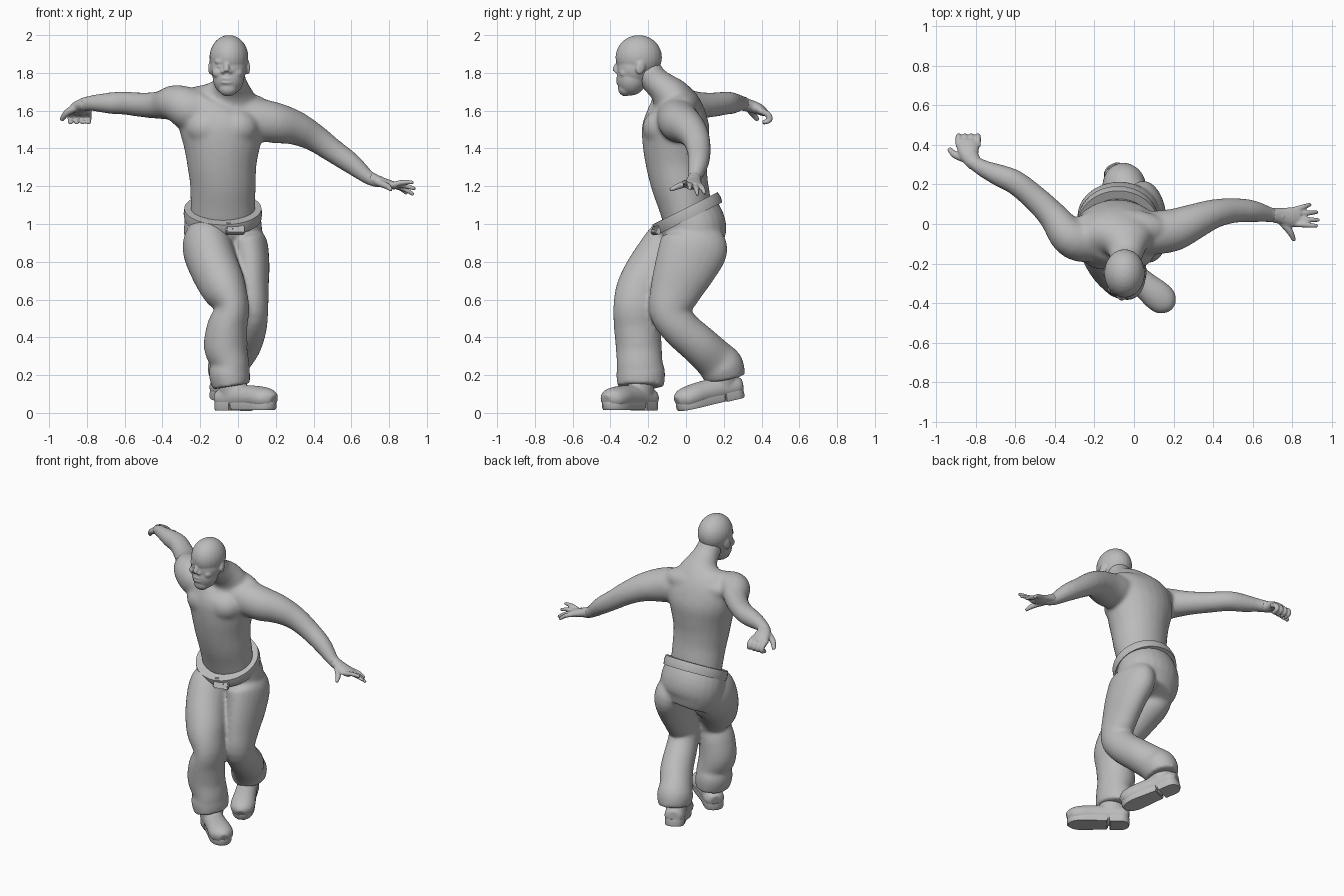
import bpy, bmesh, math
from mathutils import Vector, Matrix, Euler

cube = bpy.data.objects.get("Cube")
if cube:
    bpy.data.objects.remove(cube, do_unlink=True)

grey = bpy.data.materials.new("plain grey")
grey.use_nodes = True
colour = (.5, .5, .5, 1)
grey.diffuse_color = colour
grey.node_tree.nodes["Principled BSDF"].inputs["Base Color"].default_value = colour


def spline(rows, steps):
    """Catmull-Rom interpolation of rows of numbers."""
    out = []
    for i in range(len(rows) - 1):
        a, b, c, d = (rows[max(0, min(len(rows) - 1, i + k))] for k in (-1, 0, 1, 2))
        for s in range(steps):
            t = s / steps
            out.append([q + .5 * t * (r - p + t * (2 * p - 5 * q + 4 * r - w + t * (3 * (q - r) + w - p)))
                        for p, q, r, w in zip(a, b, c, d)])
    return out + [list(rows[-1])]


def loft(bm, rows, side=(1, 0, 0), sides=24, steps=4, matrix=Matrix()):
    """Closed elliptical tube; each row is x, y, z, radius along side, other radius."""
    rows = spline([tuple(r) if len(r) == 5 else tuple(r) + (r[3],) for r in rows], steps)
    centres = [Vector(r[:3]) for r in rows]
    rings = []
    for i, r in enumerate(rows):
        axis = (centres[min(i + 1, len(rows) - 1)] - centres[max(i - 1, 0)]).normalized()
        u = Vector(side)
        u = (u - axis * u.dot(axis)).normalized()
        v = axis.cross(u)
        ring = []
        for k in range(sides):
            a = math.tau * k / sides
            ring.append(bm.verts.new(matrix @ (centres[i] + u * r[3] * math.cos(a) + v * r[4] * math.sin(a))))
        rings.append(ring)
    for p, q in zip(rings, rings[1:]):
        for k in range(sides):
            n = (k + 1) % sides
            bm.faces.new((p[k], p[n], q[n], q[k]))
    bm.faces.new(rings[0][::-1])
    bm.faces.new(rings[-1])


def ball(bm, centre, radii, turn=(0, 0, 0)):
    matrix = Matrix.LocRotScale(Vector(centre), Euler(turn), Vector(radii))
    bmesh.ops.create_uvsphere(bm, u_segments=24, v_segments=16, radius=1, matrix=matrix)


def finish(bm, name, voxel=0, smoothing=4):
    """Make an object, fusing overlapping volumes when a voxel size is given."""
    bmesh.ops.recalc_face_normals(bm, faces=bm.faces)
    mesh = bpy.data.meshes.new(name)
    bm.to_mesh(mesh)
    bm.free()
    mesh.materials.append(grey)
    ob = bpy.data.objects.new(name, mesh)
    bpy.context.collection.objects.link(ob)
    if voxel:
        fuse = ob.modifiers.new("fuse", "REMESH")
        fuse.mode = "VOXEL"
        fuse.voxel_size = voxel
        fuse.use_smooth_shade = True
        soften = ob.modifiers.new("soften", "SMOOTH")
        soften.factor = .5
        soften.iterations = smoothing
    else:
        bpy.ops.object.select_all(action="DESELECT")
        ob.select_set(True)
        bpy.context.view_layer.objects.active = ob
        bpy.ops.object.shade_smooth_by_angle(angle=math.radians(40))


# Bare upper body: trunk, neck and both arms
bm = bmesh.new()
loft(bm, [(-.08, .01, 1.02, .17, .13), (-.08, -.01, 1.12, .172, .142), (-.08, -.035, 1.22, .175, .152),
          (-.085, -.05, 1.32, .185, .163), (-.085, -.055, 1.42, .205, .175), (-.085, -.055, 1.52, .23, .178),
          (-.075, -.06, 1.61, .23, .15), (-.05, -.08, 1.675, .16, .11), (-.04, -.12, 1.72, .105, .085),
          (-.04, -.165, 1.76, .083, .075), (-.045, -.21, 1.82, .077, .075)])
ball(bm, (-.08, -.02, 1.625), (.25, .1, .085))         # upper back
for x in (-.165, -.005):
    ball(bm, (x, -.125, 1.51), (.115, .105, .1))       # chest muscle
loft(bm, [(-.14, -.06, 1.58, .11), (-.25, -.08, 1.605, .115), (-.33, -.06, 1.64, .098), (-.41, .04, 1.63, .075),
          (-.5, .13, 1.63, .066), (-.6, .21, 1.64, .062), (-.68, .245, 1.64, .057),
          (-.77, .285, 1.64, .043), (-.84, .33, 1.63, .035)], side=(0, 0, 1))
loft(bm, [(-.02, -.06, 1.58, .1), (.1, -.045, 1.555, .11), (.2, -.03, 1.535, .108), (.3, .01, 1.51, .092),
          (.4, .05, 1.46, .075), (.5, .068, 1.39, .064), (.6, .065, 1.32, .056),
          (.7, .045, 1.24, .037), (.77, .035, 1.22, .033)], side=(0, 1, 0))
finish(bm, "bare_upper_body", .011, 14)

# Open left hand
bm = bmesh.new()
loft(bm, [(.7, .045, 1.243, .036, .034), (.75, .04, 1.225, .042, .027), (.8, .035, 1.21, .05, .024),
          (.84, .035, 1.2, .045, .018)], side=(0, 1, 0))
for y, tip in ((0, (.93, -.01, 1.22)), (.025, (.94, .02, 1.185)), (.05, (.93, .06, 1.155)), (.072, (.895, .1, 1.16))):
    mid = [(a + b) / 2 for a, b in zip((.82, y, 1.205), tip)]
    mid[2] += .008
    loft(bm, [(.81, y, 1.205, .015), (*mid, .014), (*tip, .009)], (0, 1, 0), 10)
loft(bm, [(.74, .02, 1.22, .02), (.79, -.04, 1.2, .017), (.81, -.085, 1.18, .01)], (0, 0, 1), 10)
finish(bm, "left_hand", .006, 2)

# Relaxed right hand with curled fingers
bm = bmesh.new()
loft(bm, [(-.8, .3, 1.635, .038, .035), (-.83, .34, 1.625, .046, .033), (-.84, .385, 1.608, .056, .03),
          (-.84, .42, 1.588, .05, .02)])
for i in range(4):
    x = -.887 + i * .032
    loft(bm, [(x, .39, 1.6, .016), (x, .433, 1.58, .017), (x, .442, 1.55, .015), (x, .405, 1.537, .012)],
         (1, 0, 0), 10)
loft(bm, [(-.85, .33, 1.62, .022), (-.905, .35, 1.59, .019), (-.935, .38, 1.55, .012)], (0, 0, 1), 10)
finish(bm, "right_hand", .006, 2)

# Bald head, bowed forward
bm = bmesh.new()
ball(bm, (-.048, -.25, 1.882), (.103, .123, .118))
ball(bm, (-.05, -.272, 1.825), (.096, .094, .1))
ball(bm, (-.051, -.285, 1.775), (.083, .081, .095), (-.2, 0, 0))
ball(bm, (-.053, -.32, 1.718), (.05, .04, .042))         # chin
ball(bm, (-.058, -.34, 1.86), (.066, .026, .022))        # brow
loft(bm, [(-.06, -.355, 1.855, .012), (-.061, -.372, 1.825, .015), (-.061, -.374, 1.808, .018, .014)])
for s in (-1, 1):
    ball(bm, (-.061 + s * .018, -.362, 1.806), (.013, .014, .011))   # nostril
    ball(bm, (-.058 + s * .036, -.345, 1.834), (.018, .014, .009))   # eye
    ball(bm, (-.055 + s * .048, -.325, 1.8), (.034, .03, .03))       # cheekbone
    ball(bm, (-.047 + s * .097, -.24, 1.83), (.012, .026, .04), (-.25, 0, s * .3))  # ear
ball(bm, (-.058, -.34, 1.757), (.046, .022, .035))       # muzzle
for z in (1.769, 1.749):
    ball(bm, (-.059, -.356, z), (.032, .015, .009))      # lip
finish(bm, "head", .006, 4)

# Trousers: seat, forward right leg, trailing left leg
bm = bmesh.new()
loft(bm, [(-.065, .075, .83, .16, .12), (-.075, .055, .9, .2, .155), (-.08, .04, .98, .208, .175),
          (-.08, .003, 1.062, .195, .17)], side=(1, .1, 0))
loft(bm, [(-.16, .03, .96, .09, .11), (-.165, -.045, .89, .13, .165), (-.13, -.15, .78, .13, .15),
          (-.075, -.235, .66, .12, .133), (-.03, -.262, .56, .09, .123), (-.055, -.258, .46, .107, .124),
          (-.065, -.25, .35, .116, .122), (-.04, -.245, .26, .1, .122), (-.045, -.24, .21, .11, .13),
          (-.035, -.24, .14, .1, .124)])
loft(bm, [(.02, .05, .96, .08, .13), (.045, .045, .89, .11, .18), (.065, .0, .78, .102, .167),
          (.07, -.055, .65, .092, .137), (.07, -.085, .54, .09, .11), (.055, -.03, .45, .097, .103),
          (.02, .07, .36, .103, .105), (-.03, .15, .285, .102, .11), (-.05, .19, .24, .112, .118),
          (-.058, .205, .18, .097, .108)])
finish(bm, "trousers", .01, 12)


# Slanting belt band, as a square-edged ring
def belt_point(angle, out, up):
    x, y = (.196 + out) * math.cos(angle), (.165 + out) * math.sin(angle)
    return Vector((-.08 + x, y + .007 - up * .4, 1.055 + y * .5 + up * .9))


bm = bmesh.new()
rings = []
for k in range(48):
    a = math.tau * k / 48
    rings.append([bm.verts.new(belt_point(a, o, u))
                  for o, u in ((-.04, -.03), (.008, -.03), (.012, 0), (.008, .03), (-.04, .03))])
for k in range(48):
    p, q = rings[k], rings[(k + 1) % 48]
    for j in range(5):
        n = (j + 1) % 5
        bm.faces.new((p[j], p[n], q[n], q[j]))
finish(bm, "belt")

# Buckle: framed plate with a raised tongue
bm = bmesh.new()
for out, wide, tall in ((.004, .1, .066), (.01, .045, .032)):
    place = Matrix.LocRotScale(belt_point(-1.25, out, 0), Euler((-.45, 0, .25)), Vector((wide, .03, tall)))
    bmesh.ops.create_cube(bm, size=1, matrix=place)
bmesh.ops.bevel(bm, geom=bm.edges[:], offset=.006, segments=2, affect="EDGES")
finish(bm, "belt_buckle")


# Work shoes: rounded upper on a sole with a separate heel
def shoe(name, place):
    bm = bmesh.new()
    loft(bm, [(-.168, 0, .058, .035, .042), (-.14, 0, .062, .06, .056), (-.06, 0, .07, .062, .066),
              (.03, 0, .07, .067, .064), (.1, 0, .066, .074, .062), (.15, 0, .06, .064, .054),
              (.18, 0, .052, .03, .034)], side=(0, 1, 0), matrix=place)
    loft(bm, [(-.075, 0, .06, .06), (-.075, 0, .12, .072, .065), (-.08, 0, .18, .07, .065)],
         side=(1, 0, 0), matrix=place)
    finish(bm, name + "_upper", .008, 3)
    bm = bmesh.new()
    for start, end, a, b, low in ((-.172, -.058, .06, .058, 0), (-.05, .182, .056, .073, .004)):
        half = []
        for k in range(13):
            t = k / 12
            # heel rounds at its back, sole rounds at its toe
            edge = t if low == 0 else 1 - t
            w = (a + (b - a) * t) * min(1, math.sqrt(max(0, 1 - (1 - min(1, edge * 2.2 + .04)) ** 2)))
            half.append((start + (end - start) * t, w))
        outline = half + [(x, -w) for x, w in reversed(half)]
        # chamfered tread: smaller bottom, full middle, slightly smaller top
        middle = (start + end) / 2
        levels = [[bm.verts.new(place @ Vector((middle + (x - middle) * f, y * f, z))) for x, y in outline]
                  for z, f in ((low, .93), (low + .012, 1), (.045, .98))]
        for p, q in zip(levels, levels[1:]):
            for k in range(len(p)):
                n = (k + 1) % len(p)
                bm.faces.new((p[k], p[n], q[n], q[k]))
        bm.faces.new(levels[0][::-1])
        bm.faces.new(levels[-1])
    finish(bm, name + "_sole")


size = Vector((1.1, 1.04, 1))
shoe("right_shoe", Matrix.LocRotScale(Vector((.037, -.294, .012)), Euler((0, 0, -.7)), size))
shoe("left_shoe", Matrix.LocRotScale(Vector((-.035, .138, .045)), Euler((0, .21, -1.12)), size))
